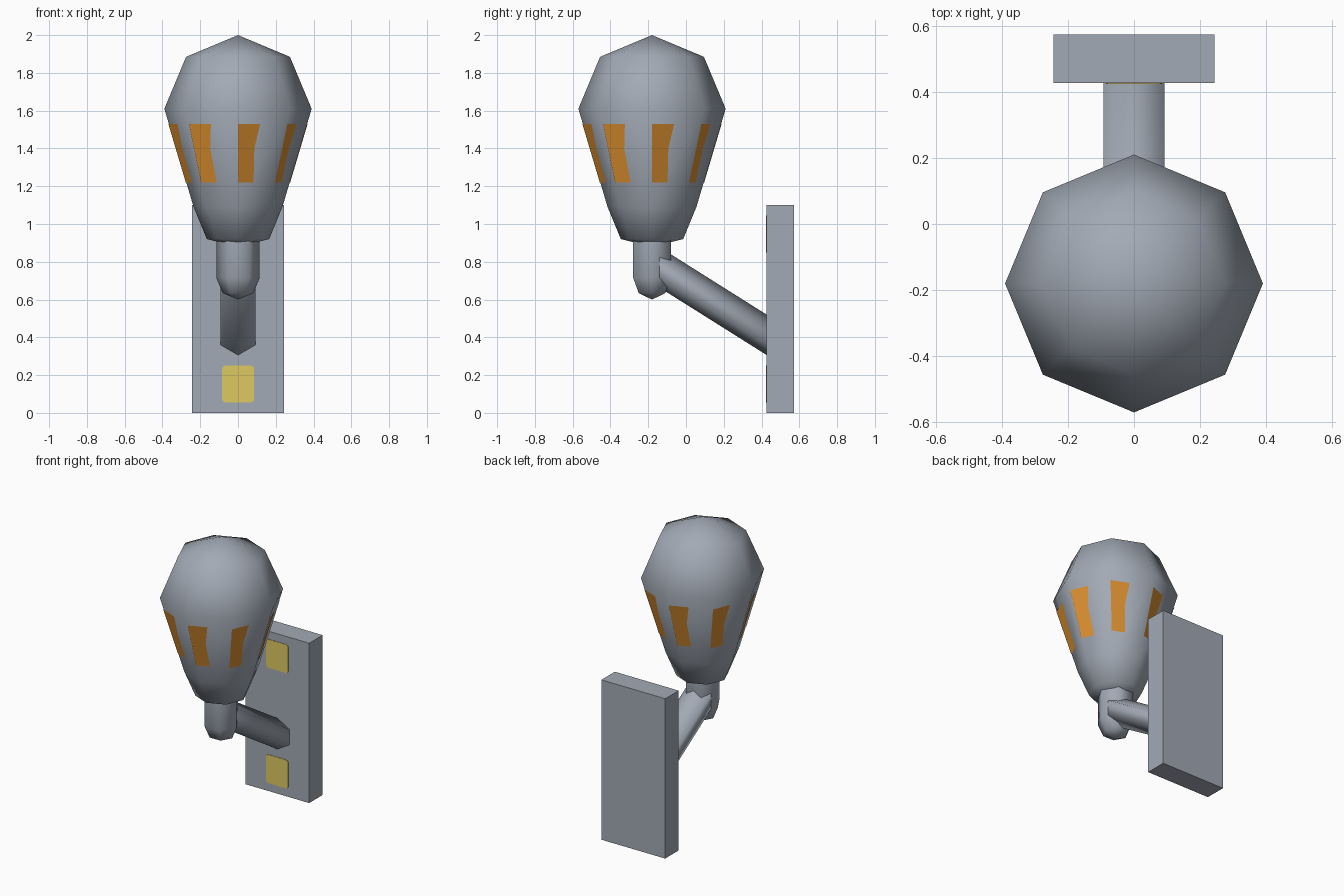
import bpy, bmesh, math
from mathutils import Vector

if "Cube" in bpy.data.objects:
    bpy.data.objects.remove(bpy.data.objects["Cube"])

BULB_Y = -0.18


def material(name, rgb):
    m = bpy.data.materials.new(name)
    m.diffuse_color = (*rgb, 1)
    m.use_nodes = True
    m.node_tree.nodes["Principled BSDF"].inputs["Base Color"].default_value = m.diffuse_color
    return m


GREY = material("grey_metal", (0.36, 0.40, 0.46))
ORANGE = material("orange_light", (0.72, 0.28, 0.03))
YELLOW = material("yellow_label", (0.73, 0.58, 0.12))


def finish(bm, name, mat, smooth_angle=None):
    bmesh.ops.recalc_face_normals(bm, faces=bm.faces)
    me = bpy.data.meshes.new(name)
    bm.to_mesh(me)
    bm.free()
    me.materials.append(mat)
    ob = bpy.data.objects.new(name, me)
    bpy.context.collection.objects.link(ob)
    if smooth_angle:
        bpy.ops.object.select_all(action='DESELECT')
        ob.select_set(True)
        bpy.context.view_layer.objects.active = ob
        bpy.ops.object.shade_smooth_by_angle(angle=math.radians(smooth_angle))
    return ob


def lathe(name, profile, sides, mat, angle):
    """Spin (radius, z) points around the bulb axis; radius 0 makes a pole."""
    bm = bmesh.new()
    rings = []
    for r, z in profile:
        count = sides if r else 1
        rings.append([bm.verts.new((r * math.cos(math.tau * i / sides),
                                    BULB_Y + r * math.sin(math.tau * i / sides), z))
                      for i in range(count)])
    for a, b in zip(rings, rings[1:]):
        for i in range(sides):
            j = (i + 1) % sides
            quad = [a[i % len(a)], a[j % len(a)], b[j % len(b)], b[i % len(b)]]
            bm.faces.new(list(dict.fromkeys(quad)))
    return finish(bm, name, mat, angle)


# Eight-sided bulb
lathe("bulb", [(0, 0.88), (0.165, 0.92), (0.235, 1.09), (0.39, 1.61),
               (0.275, 1.885), (0, 2.0)], 8, GREY, 80)

# Six-sided neck with a rounded lower end
lathe("neck", [(0, 0.60), (0.081, 0.634), (0.115, 0.715), (0.115, 0.93)], 6, GREY, 65)

# Light windows, one along an edge of every bulb side
bm = bmesh.new()
for k in range(8):
    a0, a1 = math.tau * k / 8, math.tau * (k + 1) / 8
    left, right = [], []
    for z, frac in ((1.53, 0.45), (1.40, 0.37), (1.22, 0.42)):
        r = 0.235 + (z - 1.09) * 0.155 / 0.52 + 0.003
        p = Vector((r * math.cos(a0), BULB_Y + r * math.sin(a0), z))
        q = Vector((r * math.cos(a1), BULB_Y + r * math.sin(a1), z))
        left.append(bm.verts.new(p.lerp(q, 0.005)))
        right.append(bm.verts.new(p.lerp(q, frac)))
    for i in range(2):
        bm.faces.new((left[i], left[i + 1], right[i + 1], right[i]))
finish(bm, "bulb_windows", ORANGE)

# Slanted six-sided arm with upright ends
bm = bmesh.new()
ends = []
for y, z in ((-0.20, 0.808), (0.44, 0.405)):
    ends.append([bm.verts.new((0.107 * math.sin(math.tau * i / 6), y,
                               z + 0.107 * math.cos(math.tau * i / 6))) for i in range(6)])
    bm.faces.new(ends[-1])
for i in range(6):
    j = (i + 1) % 6
    bm.faces.new((ends[0][i], ends[0][j], ends[1][j], ends[1][i]))
finish(bm, "arm", GREY, 65)

# Wall plate
bm = bmesh.new()
bmesh.ops.create_cube(bm, size=1)
for v in bm.verts:
    v.co = (v.co.x * 0.486, 0.5 + v.co.y * 0.146, 0.55 + v.co.z * 1.1)
finish(bm, "wall_plate", GREY)

# Rounded labels near the lower and upper ends of the wall plate
for name, zc in (("lower_label", 0.153), ("upper_label", 0.947)):
    bm = bmesh.new()
    c = 0.018
    pts = []
    for sx, sz, start in ((1, 1, 0), (-1, 1, 90), (-1, -1, 180), (1, -1, 270)):
        for d in (0, 45, 90):
            t = math.radians(start + d)
            pts.append((sx * (0.085 - c) + c * math.cos(t),
                        zc + sz * (0.098 - c) + c * math.sin(t)))
    front = bm.faces.new([bm.verts.new((x, 0.424, z)) for x, z in pts])
    ext = bmesh.ops.extrude_face_region(bm, geom=[front], use_keep_orig=True)
    for v in ext["geom"]:
        if isinstance(v, bmesh.types.BMVert):
            v.co.y += 0.004
    finish(bm, name, YELLOW)
